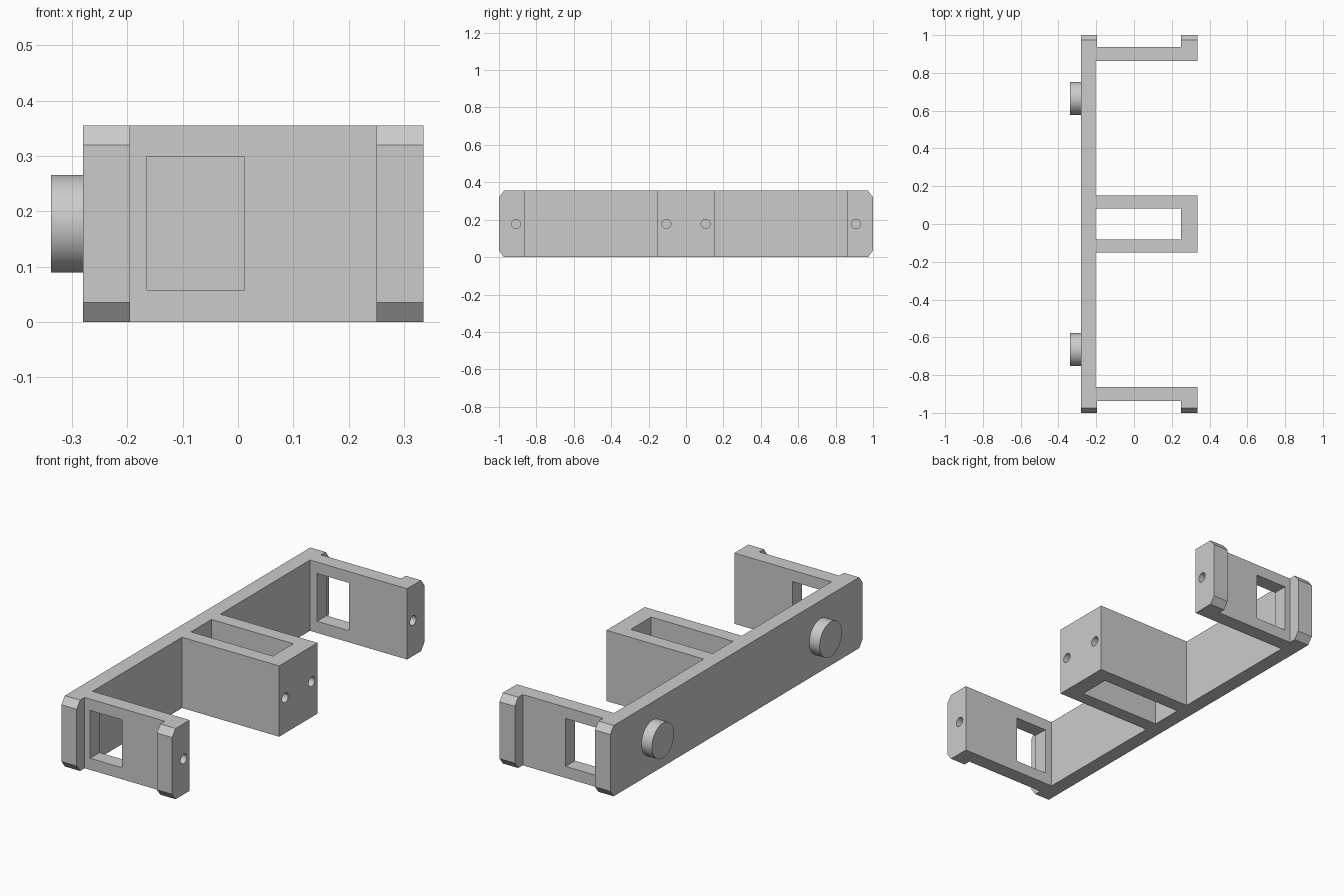
import bpy, bmesh, math

if "Cube" in bpy.data.objects:
    bpy.data.objects.remove(bpy.data.objects["Cube"], do_unlink=True)

H = 0.355             # height of the bracket
MID = H / 2
CHAMFER_Y, CHAMFER_Z = 0.027, 0.035

grey = bpy.data.materials.new("plain grey")
grey.use_nodes = True
colour = (0.6, 0.6, 0.6, 1)
grey.diffuse_color = colour
grey.node_tree.nodes["Principled BSDF"].inputs["Base Color"].default_value = colour


def finish(name, bm):
    bmesh.ops.recalc_face_normals(bm, faces=bm.faces)
    mesh = bpy.data.meshes.new(name)
    bm.to_mesh(mesh)
    bm.free()
    mesh.materials.append(grey)
    obj = bpy.data.objects.new(name, mesh)
    bpy.context.collection.objects.link(obj)
    return obj


def box(name, x, y, z):
    bm = bmesh.new()
    bmesh.ops.create_cube(bm, size=1)
    for v in bm.verts:
        for i, (lo, hi) in enumerate((x, y, z)):
            v.co[i] = lo if v.co[i] < 0 else hi
    return finish(name, bm)


def rod(name, x0, x1, y, radius, sides):
    bpy.ops.mesh.primitive_cylinder_add(
        vertices=sides, radius=radius, depth=x1 - x0,
        location=((x0 + x1) / 2, y, MID), rotation=(0, math.pi / 2, 0))
    obj = bpy.context.object
    obj.name = name
    obj.data.materials.append(grey)
    return obj


# Bracket: comb outline lofted upwards, with its flange tips drawn in at both ends
half = [(.335, .152), (-.204, .152), (-.204, .862), (.335, .862), (.335, 1),
        (.25, 1), (.25, .937), (-.195, .937), (-.195, 1), (-.28, 1)]
outline = half + [(x, -y) for x, y in reversed(half)]
tip = 1 - CHAMFER_Y
layers = [(0, tip), (CHAMFER_Z, 1), (H - CHAMFER_Z, 1), (H, tip)]

bm = bmesh.new()
rings = [[bm.verts.new((x, max(-limit, min(limit, y)), z)) for x, y in outline]
         for z, limit in layers]
bm.faces.new(rings[0])
bm.faces.new(rings[-1])
count = len(outline)
for low, high in zip(rings, rings[1:]):
    for i in range(count):
        j = (i + 1) % count
        bm.faces.new((low[i], low[j], high[j], high[i]))
bmesh.ops.dissolve_limit(bm, angle_limit=0.01, verts=bm.verts, edges=bm.edges)
bracket = finish("bracket", bm)

# Cutters: central pocket, arm windows and screw holes
cutters = [box("pocket_cutter", (-.204, .25), (-.081, .081), (-.1, H + .1))]
for side in (-1, 1):
    ends = sorted((side * .8, side * .97))
    cutters.append(box("window_cutter", (-.165, .012), ends, (.058, .298)))
    for y in (.105, .909):
        cutters.append(rod("screw_hole_cutter", .17, .4, side * y, .024, 32))

for cutter in cutters:
    cutter.hide_render = True
    mod = bracket.modifiers.new("cut", "BOOLEAN")
    mod.operation = "DIFFERENCE"
    mod.solver = "EXACT"
    mod.object = cutter
    bpy.context.view_layer.objects.active = bracket
    bpy.ops.object.modifier_apply(modifier=mod.name)
    bpy.data.objects.remove(cutter, do_unlink=True)

# Round pegs on the back of the long plate
pegs = [rod(name, -.338, -.275, y, .088, 64)
        for name, y in (("front_peg", -.665), ("back_peg", .665))]

bpy.ops.object.select_all(action="DESELECT")
for obj in [bracket] + pegs:
    obj.select_set(True)
bpy.context.view_layer.objects.active = bracket
bpy.ops.object.shade_smooth_by_angle(angle=math.radians(30))
